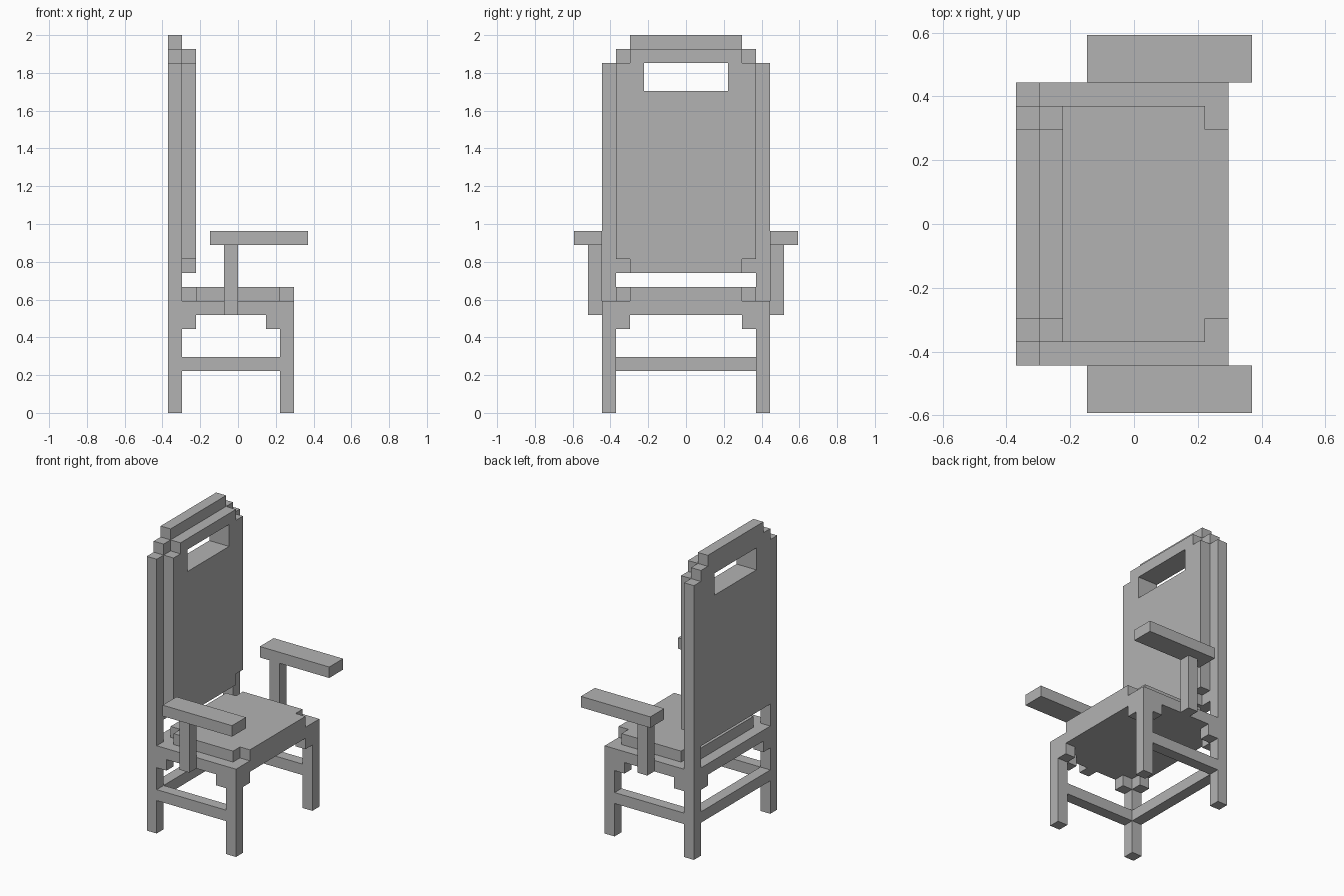
import bpy
import bmesh
from mathutils import Vector

U = 2 / 27  # one block of the design grid

if "Cube" in bpy.data.objects:
    bpy.data.objects.remove(bpy.data.objects["Cube"])

grey = bpy.data.materials.new("plain_grey")
grey.use_nodes = True
grey.diffuse_color = (0.45, 0.45, 0.45, 1)
grey.node_tree.nodes["Principled BSDF"].inputs["Base Color"].default_value = grey.diffuse_color


def finish(name, bm):
    bmesh.ops.recalc_face_normals(bm, faces=bm.faces[:])
    mesh = bpy.data.meshes.new(name)
    bm.to_mesh(mesh)
    bm.free()
    mesh.materials.append(grey)
    obj = bpy.data.objects.new(name, mesh)
    bpy.context.collection.objects.link(obj)
    return obj


def box(name, xs, ys, zs):
    """Block spanning the given grid ranges."""
    bm = bmesh.new()
    bmesh.ops.create_cube(bm, size=1)
    for v in bm.verts:
        v.co = Vector([(lo + hi) / 2 + c * (hi - lo)
                       for c, (lo, hi) in zip(v.co, (xs, ys, zs))]) * U
    return finish(name, bm)


def box_pair(name, xs, ys, zs):
    """The same block on both sides of the chair."""
    lo, hi = ys
    box("left_" + name, xs, (lo, hi), zs)
    box("right_" + name, xs, (-hi, -lo), zs)


def slab(name, half, axis, lo, hi, hole=None):
    """Extrude a mirrored half outline (side, up) along x or z."""
    bm = bmesh.new()
    for side in filter(None, (half, hole)):
        loop = side + [(-a, b) for a, b in reversed(side)]
        verts = [bm.verts.new(Vector((lo, a, b) if axis == "x" else (b, a, lo)) * U)
                 for a, b in loop]
        for i, v in enumerate(verts):
            bm.edges.new((verts[i - 1], v))
    normal = Vector((1, 0, 0) if axis == "x" else (0, 0, 1))
    bmesh.ops.triangle_fill(bm, edges=bm.edges[:], use_beauty=True, normal=normal)
    geom = bmesh.ops.extrude_face_region(bm, geom=bm.faces[:], use_keep_orig=True)["geom"]
    moved = [g for g in geom if isinstance(g, bmesh.types.BMVert)]
    bmesh.ops.translate(bm, verts=moved, vec=normal * (hi - lo) * U)
    return finish(name, bm)


# Legs, with the rear ones rising beside the backrest
box_pair("rear_post", (-5, -4), (5, 6), (0, 25))
box_pair("front_leg", (3, 4), (5, 6), (0, 8))

# Low stretchers at the sides and the back
box_pair("side_stretcher", (-4, 3), (5, 6), (3, 4))
box("back_stretcher", (-5, -4), (-5, 5), (3, 4))

# Seat, notched around the legs, and its cushion
slab("seat", [(5, 4), (5, 3), (6, 3), (6, -4), (5, -4), (5, -5)], "z", 7, 8)
slab("seat_cushion", [(4, 4), (4, 3), (5, 3), (5, -3), (4, -3), (4, -4)], "z", 8, 9)

# Corner brackets under the seat
for end, side_x, cross_x in (("front", 2, 3), ("rear", -4, -5)):
    box_pair(end + "_side_bracket", (side_x, side_x + 1), (5, 6), (6, 7))
    box_pair(end + "_cross_bracket", (cross_x, cross_x + 1), (4, 5), (6, 7))

# Backrest panel and pad, both with a hand opening
opening = [(3, 25), (3, 23)]
slab("back_panel", [(4, 27), (4, 26), (5, 26), (5, 10)], "x", -5, -4, opening)
slab("back_pad", [(4, 26), (4, 25), (5, 25), (5, 11), (4, 11), (4, 10)], "x", -4, -3, opening)

# Armrests on single supports
box_pair("arm_support", (-1, 0), (6, 7), (7, 12))
box_pair("armrest", (-2, 5), (6, 8), (12, 13))
